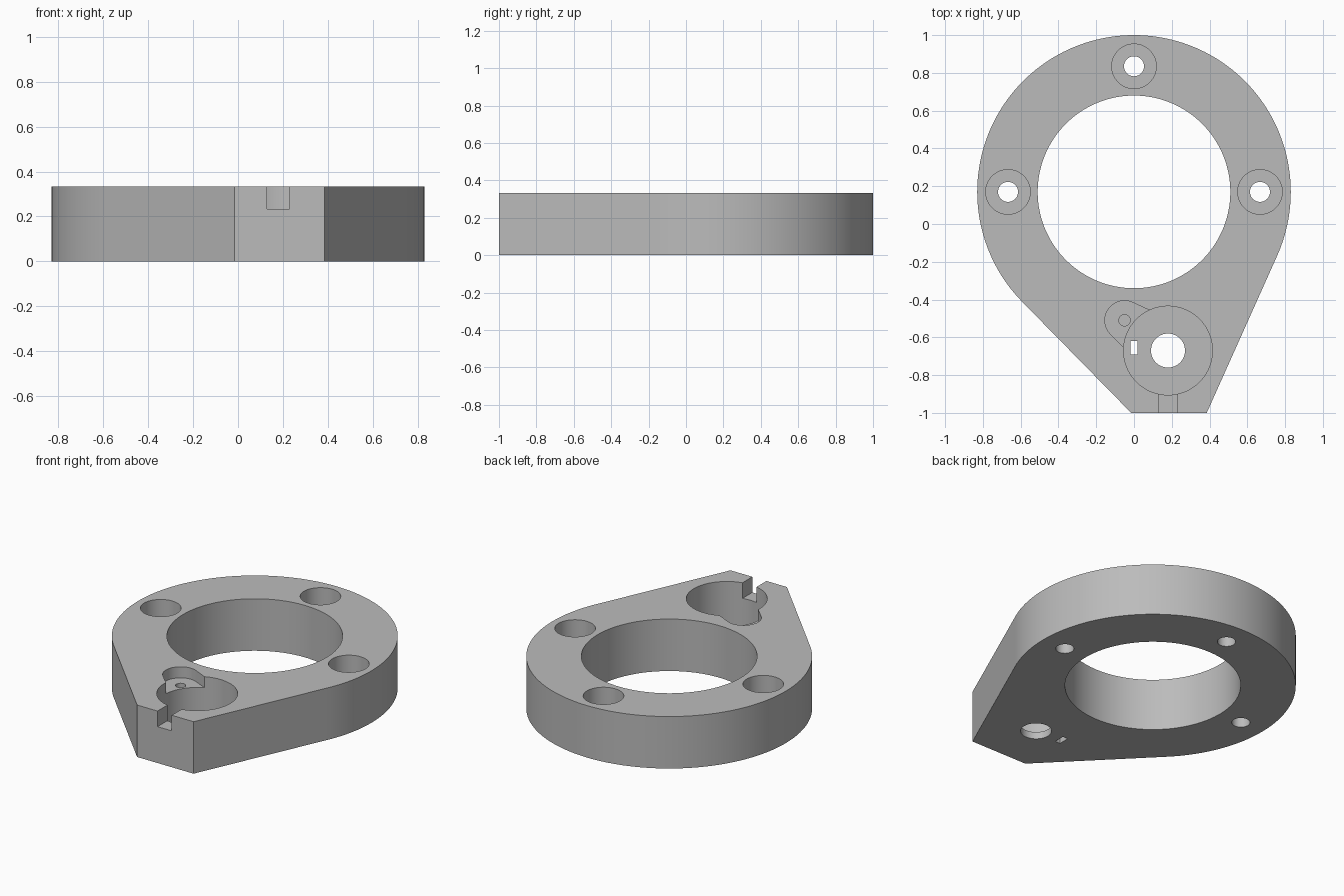
import bpy, bmesh, math
from mathutils import Vector
from mathutils.geometry import convex_hull_2d

cube = bpy.data.objects.get("Cube")
if cube:
    bpy.data.objects.remove(cube, do_unlink=True)

TOP = 0.333
OVER = 0.1          # cutter overshoot beyond a surface
RING = (0, 0.17)
POCKET = (0.18, -0.67)
LOBE = (-0.05, -0.51)

grey = bpy.data.materials.new("light grey")
grey.use_nodes = True
colour = (0.5, 0.5, 0.5, 1)
grey.diffuse_color = colour
grey.node_tree.nodes["Principled BSDF"].inputs["Base Color"].default_value = colour


def circle(centre, r, n=96):
    return [Vector((centre[0] + r * math.cos(math.tau * i / n),
                    centre[1] + r * math.sin(math.tau * i / n))) for i in range(n)]


def rect(x0, x1, y0, y1):
    return [Vector(p) for p in ((x0, y0), (x1, y0), (x1, y1), (x0, y1))]


def prism(name, points, z0, z1):
    """Extrude the convex outline of the points from z0 to z1."""
    bm = bmesh.new()
    outline = [points[i] for i in convex_hull_2d(points)]
    face = bm.faces.new([bm.verts.new((p.x, p.y, z0)) for p in outline])
    grown = bmesh.ops.extrude_face_region(bm, geom=[face])
    moved = [v for v in grown["geom"] if isinstance(v, bmesh.types.BMVert)]
    bmesh.ops.translate(bm, verts=moved, vec=(0, 0, z1 - z0))
    bmesh.ops.recalc_face_normals(bm, faces=bm.faces)
    mesh = bpy.data.meshes.new(name)
    bm.to_mesh(mesh)
    bm.free()
    mesh.materials.append(grey)
    obj = bpy.data.objects.new(name, mesh)
    bpy.context.collection.objects.link(obj)
    return obj


# Teardrop plate: round body with straight flanks running to a flat nose
plate = prism("mounting_plate",
              circle(RING, 0.83, 160) + [Vector((-0.015, -1)), Vector((0.385, -1))], 0, TOP)
bpy.context.view_layer.objects.active = plate


def cut(name, points, z0, z1=TOP + OVER):
    cutter = prism(name, points, z0, z1)
    cutter.hide_render = True
    mod = plate.modifiers.new(name, 'BOOLEAN')
    mod.operation = 'DIFFERENCE'
    mod.solver = 'EXACT'
    mod.object = cutter
    bpy.ops.object.modifier_apply(modifier=mod.name)
    bpy.data.objects.remove(cutter, do_unlink=True)


# Central bore
cut("bore_cutter", circle(RING, 0.51, 128), -OVER)

# Three counterbored screw holes
for spot in ((0, 0.835), (-0.667, 0.17), (0.667, 0.17)):
    cut("screw_head_cutter", circle(spot, 0.118, 64), 0.1)
    cut("screw_hole_cutter", circle(spot, 0.053, 48), -OVER)

# Deep round pocket with its shaft hole and narrow slot
cut("pocket_cutter", circle(POCKET, 0.235), 0.045)
cut("shaft_hole_cutter", circle(POCKET, 0.09, 64), -OVER)
cut("slot_cutter", rect(-0.018, 0.018, -0.69, -0.62), -OVER)

# Shallow lobe beside the pocket with a blind pilot hole
cut("lobe_cutter", circle(LOBE, 0.104) + circle(POCKET, 0.153), 0.262)
cut("pilot_hole_cutter", circle(LOBE, 0.03, 32), 0.1)

# Channel from the pocket out through the nose
cut("channel_cutter", rect(0.13, 0.23, -1 - OVER, -0.8), 0.233)

# Smooth round walls, crisp edges
bpy.ops.object.select_all(action='DESELECT')
plate.select_set(True)
bpy.ops.object.shade_smooth_by_angle(angle=math.radians(20))
